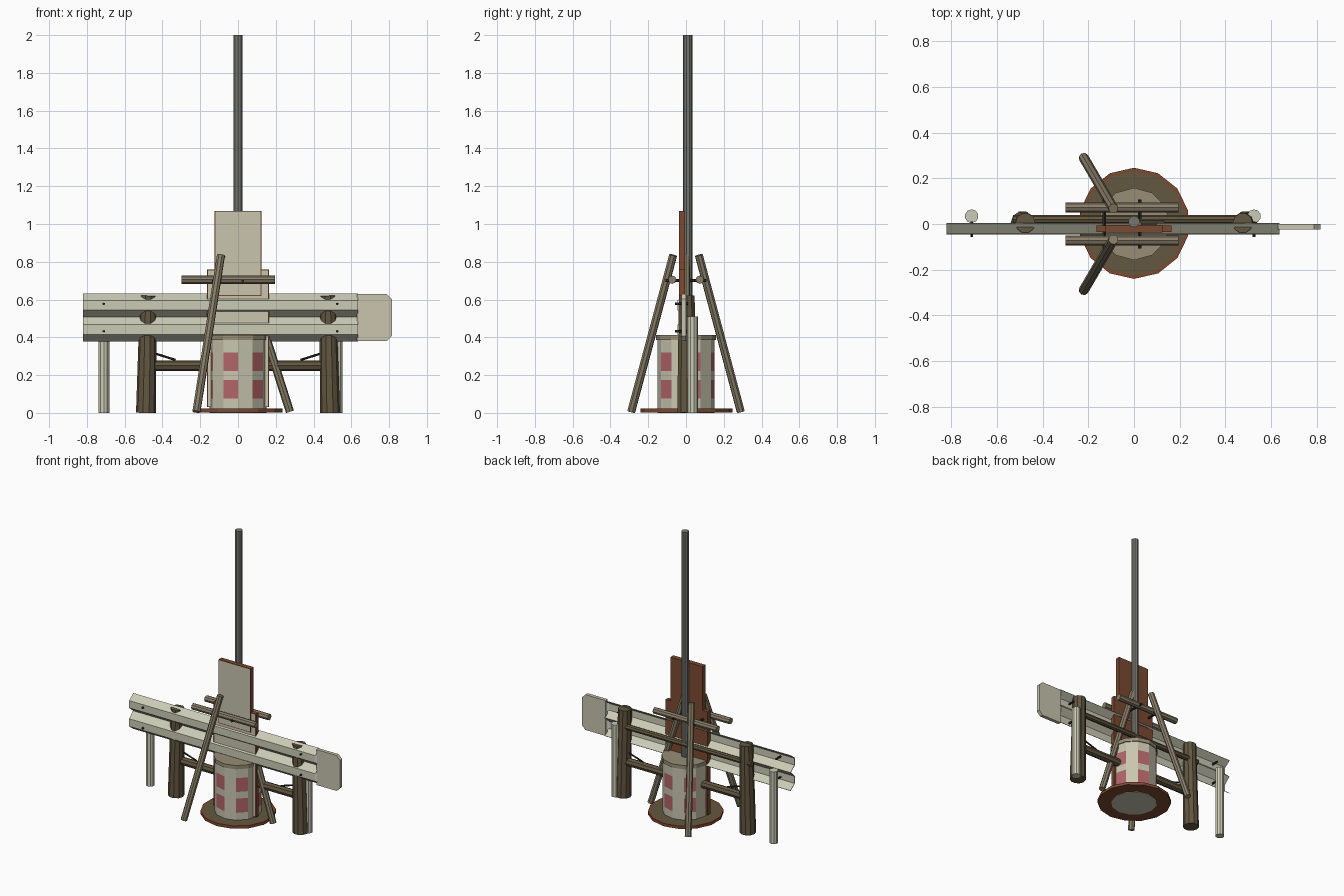
import bpy, bmesh, math
from mathutils import Vector

cube = bpy.data.objects.get("Cube")
if cube:
    bpy.data.objects.remove(cube, do_unlink=True)


def material(name, r, g, b):
    m = bpy.data.materials.new(name)
    m.use_nodes = True
    m.diffuse_color = (r, g, b, 1)
    m.node_tree.nodes["Principled BSDF"].inputs["Base Color"].default_value = (r, g, b, 1)
    return m


CREAM = material("cream_paint", .58, .56, .43)
ZINC = material("pale_zinc", .60, .60, .47)
RUST = material("rust_brown", .20, .068, .03)
BROWN = material("dark_timber", .125, .095, .052)
GREY = material("pole_grey", .18, .185, .16)
WOOD = material("weathered_wood", .25, .21, .14)
PINK = material("faded_red", .45, .13, .14)
TAN = material("lid_tan", .31, .27, .18)
DARK = material("dark_iron", .025, .023, .02)


def finish(name, bm, mats, rule=None):
    bmesh.ops.recalc_face_normals(bm, faces=bm.faces)
    if rule:
        for f in bm.faces:
            f.material_index = rule(f)
    me = bpy.data.meshes.new(name)
    bm.to_mesh(me)
    bm.free()
    for m in mats:
        me.materials.append(m)
    ob = bpy.data.objects.new(name, me)
    bpy.context.collection.objects.link(ob)
    return ob


def rod(name, a, b, r, mat, sides=8, r_end=None):
    """Faceted cylinder running from point a to point b."""
    a, b = Vector(a), Vector(b)
    d = b - a
    bm = bmesh.new()
    bmesh.ops.create_cone(bm, cap_ends=True, segments=sides, radius1=r,
                          radius2=r if r_end is None else r_end, depth=d.length)
    ob = finish(name, bm, [mat])
    ob.rotation_euler = d.to_track_quat('Z', 'Y').to_euler()
    ob.location = (a + b) / 2
    return ob


def extrude(name, points, offset, mat, closed=True):
    """Outline pushed along an offset; an open outline gives a sheet."""
    bm = bmesh.new()
    vs = [bm.verts.new(p) for p in points]
    if closed:
        geom = [bm.faces.new(vs)]
    else:
        geom = [bm.edges.new(e) for e in zip(vs, vs[1:])]
    if closed:
        res = bmesh.ops.extrude_face_region(bm, geom=geom, use_keep_orig=True)
    else:
        res = bmesh.ops.extrude_edge_only(bm, edges=geom)
    moved = [g for g in res["geom"] if isinstance(g, bmesh.types.BMVert)]
    bmesh.ops.translate(bm, verts=moved, vec=offset)
    return finish(name, bm, [mat])


def board(name, half, y0, y1, z0, z1):
    """Rusty panel with a painted front inside a thin bare border."""
    bm = bmesh.new()
    bmesh.ops.create_cube(bm, size=1)
    for v in bm.verts:
        v.co = Vector((v.co.x * 2 * half, y1 if v.co.y > 0 else y0, z1 if v.co.z > 0 else z0))
    bm.normal_update()
    front = [f for f in bm.faces if f.normal.y < -.9]
    bmesh.ops.inset_region(bm, faces=front, thickness=.007)
    painted = set(front)
    finish(name, bm, [RUST, CREAM], lambda f: int(f in painted))


# Round foot plate: rust rim and underside, brown top
bm = bmesh.new()
bmesh.ops.create_cone(bm, cap_ends=True, segments=14, radius1=.243, radius2=.243, depth=.02)
bmesh.ops.translate(bm, verts=bm.verts, vec=(0, .003, .013))
bm.normal_update()
top = [f for f in bm.faces if f.normal.z > .9]
bmesh.ops.inset_region(bm, faces=top, thickness=.016)
finish("foot_plate", bm, [RUST, BROWN], lambda f: int(f in top))

# Twelve-sided drum with two rows of red blocks on alternate sides
bm = bmesh.new()
levels = [0, .075, .175, .222, .32, .39]
rings = [[bm.verts.new((.152 * math.sin(i * math.pi / 6), -.152 * math.cos(i * math.pi / 6), z))
          for i in range(12)] for z in levels]
red = set()
for row, (lo, hi) in enumerate(zip(rings, rings[1:])):
    for i in range(12):
        j = (i + 1) % 12
        f = bm.faces.new((lo[i], lo[j], hi[j], hi[i]))
        if row in (1, 3) and i % 2:
            red.add(f)
bm.faces.new(rings[0])
bm.faces.new(rings[-1])
finish("drum", bm, [CREAM, PINK], lambda f: int(f in red))
rod("drum_lid", (0, 0, .385), (0, 0, .412), .158, TAN, 12)

# Mast and sign boards
rod("mast", (0, .01, .4), (0, .01, 2), .025, GREY, 10)
board("lower_board", .165, -.036, -.006, .03, .76)
board("upper_board", .125, -.038, -.004, .62, 1.07)

# Corrugated barrier and flat end plate
profile = [(.003, .63), (-.043, .595), (-.043, .545), (.0, .508),
           (-.043, .467), (-.043, .415), (.003, .38)]
rail = extrude("barrier_rail", [(-.82, y, z) for y, z in profile], (1.456, 0, 0), ZINC, closed=False)
sheet = rail.modifiers.new("thickness", 'SOLIDIFY')
sheet.thickness = .004
sheet.offset = 0
c = .028
plate = [(.63, .38), (.815 - c, .38), (.815, .38 + c), (.815, .63 - c), (.815 - c, .63), (.63, .63)]
extrude("barrier_end_plate", [(x, -.025, z) for x, z in plate], (0, .025, 0), CREAM)

# Timber posts, cross beams and thin braces
for s, side in ((-1, "right"), (1, "left")):
    rod(side + "_timber_post", (s * .487, .004, 0), (s * .475, .004, .62), .053, BROWN, 10, .044)
    rod(side + "_brace", (s * .33, .01, .28), (s * .45, .01, .318), .006, DARK, 6)
rod("upper_beam", (-.53, .02, .5), (.51, .02, .5), .019, BROWN)
rod("lower_beam", (-.48, .01, .25), (.48, .01, .25), .028, BROWN)

# Metal stakes with pairs of bolts through the barrier
for x, side in ((-.71, "right"), (.525, "left")):
    rod(side + "_metal_stake", (x, .034, 0), (x, .034, .51), .03, ZINC, 10)
    for z, level in ((.577, "upper"), (.432, "lower")):
        rod(f"{side}_{level}_bolt", (x, -.057, z), (x, .01, z), .007, DARK, 6)

# Leaning legs, clamp rails and tie rods
for s, side in ((-1, "front"), (1, "back")):
    rod(side + "_leg", (-.22, s * .29, .006), (-.09, s * .068, .835), .022, WOOD)
    rod(side + "_clamp_rail", (-.3, s * .073, .705), (.195, s * .073, .705), .022, WOOD)
rod("side_leg", (.275, .0, .006), (.01, .0, .835), .022, WOOD)
for x, n in ((-.13, "right"), (.025, "left")):
    rod(n + "_tie_rod", (x, -.108, .7), (x, .108, .7), .008, DARK, 6)
